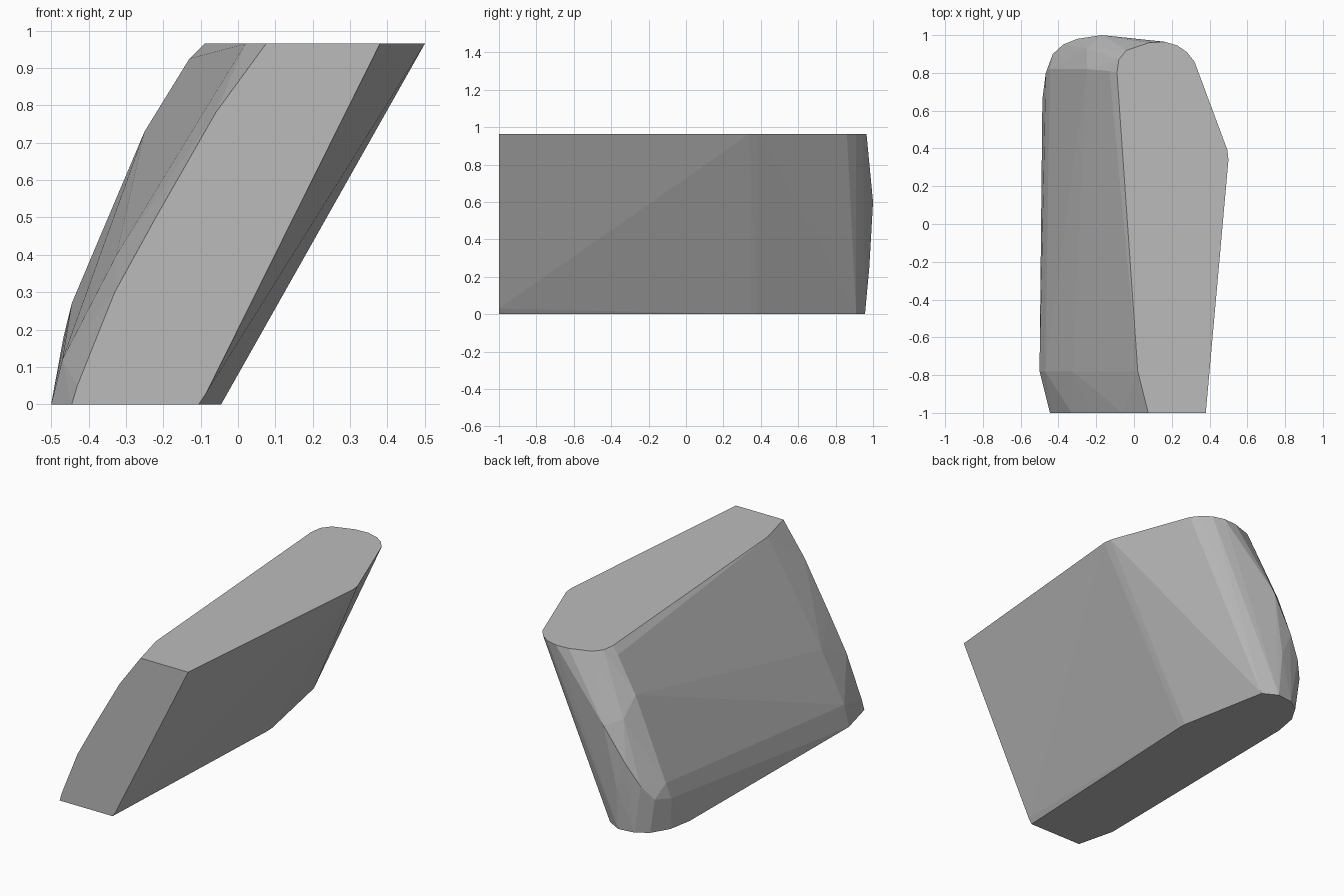
import bpy
import bmesh

if "Cube" in bpy.data.objects:
    bpy.data.objects.remove(bpy.data.objects["Cube"])

TOP = 0.965

# Flat top outline and flat base outline (x, y)
top_outline = [(0.38, -1), (0.5, 0.34), (0.495, 0.39), (0.32, 0.86), (0.28, 0.91),
               (0.23, 0.945), (0.16, 0.965), (0.08, 0.96), (-0.04, 0.92),
               (-0.08, 0.87), (-0.09, 0.8), (0.02, -0.78), (0.075, -1)]
base_outline = [(-0.105, -1), (-0.045, 0.34), (-0.047, 0.38), (-0.15, 0.91), (-0.235, 0.957),
                (-0.33, 0.945), (-0.4, 0.9), (-0.46, 0.8), (-0.485, 0.66),
                (-0.5, -0.78), (-0.445, -1)]

# Curved edge of the flat front end (x, z)
front_edge = [(-0.43, 0.05), (-0.33, 0.3), (-0.22, 0.5), (-0.06, 0.78), (-0.085, 0.03)]

# Points on the bulging left side and rounded back end (x, y, z)
bulge = [(-0.47, -0.78, 0.12), (-0.325, -0.78, 0.4),
         (-0.467, 0.8, 0.18), (-0.445, 0.82, 0.27), (-0.25, 0.82, 0.73), (-0.13, 0.81, 0.925),
         (-0.43, 0.9, 0.2), (-0.375, 0.95, 0.28), (-0.25, 0.93, 0.63),
         (-0.3, 0.98, 0.4), (-0.17, 1.0, 0.6), (-0.24, 0.98, 0.25)]

points = [(x, y, TOP) for x, y in top_outline]
points += [(x, y, 0) for x, y in base_outline]
points += [(x, -1, z) for x, z in front_edge]
points += bulge

# Leaning convex block wrapped around the profiles
bm = bmesh.new()
for p in points:
    bm.verts.new(p)
hull = bmesh.ops.convex_hull(bm, input=bm.verts[:])
loose = [v for v in bm.verts if not v.link_faces]
bmesh.ops.delete(bm, geom=loose, context='VERTS')
bmesh.ops.dissolve_limit(bm, angle_limit=0.01, verts=bm.verts[:], edges=bm.edges[:])
bmesh.ops.recalc_face_normals(bm, faces=bm.faces[:])

mesh = bpy.data.meshes.new("leaning_block")
bm.to_mesh(mesh)
bm.free()
block = bpy.data.objects.new("leaning_block", mesh)
bpy.context.collection.objects.link(block)

# Plain grey
grey = bpy.data.materials.new("grey")
grey.diffuse_color = (0.5, 0.5, 0.5, 1)
grey.use_nodes = True
grey.node_tree.nodes["Principled BSDF"].inputs["Base Color"].default_value = grey.diffuse_color
mesh.materials.append(grey)
